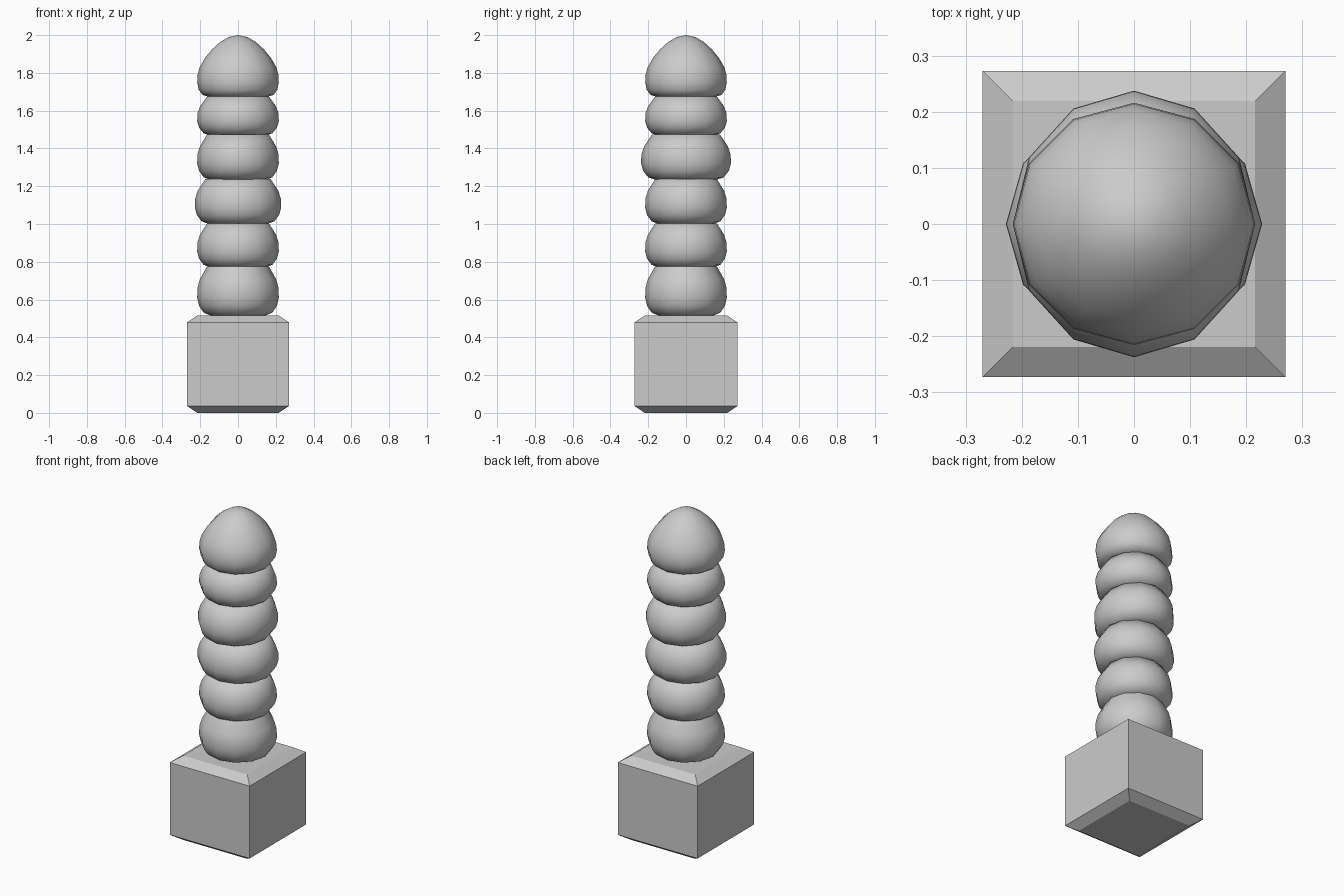
import bpy, bmesh
from math import cos, sin, pi, radians

if "Cube" in bpy.data.objects:
    bpy.data.objects.remove(bpy.data.objects["Cube"])

SIDES = 12


def make_object(name, bm):
    bmesh.ops.recalc_face_normals(bm, faces=bm.faces)
    mesh = bpy.data.meshes.new(name)
    bm.to_mesh(mesh)
    bm.free()
    obj = bpy.data.objects.new(name, mesh)
    bpy.context.collection.objects.link(obj)
    return obj


def loft(name, rings, tip=None):
    """Skin a list of vertex rings; close the bottom flat and the top flat or to a tip."""
    bm = bmesh.new()
    loops = [[bm.verts.new(p) for p in ring] for ring in rings]
    n = len(loops[0])
    for low, high in zip(loops, loops[1:]):
        for i in range(n):
            j = (i + 1) % n
            bm.faces.new((low[i], low[j], high[j], high[i]))
    bm.faces.new(loops[0])
    if tip is None:
        bm.faces.new(loops[-1])
    else:
        v = bm.verts.new(tip)
        for i in range(n):
            bm.faces.new((loops[-1][i], loops[-1][(i + 1) % n], v))
    return make_object(name, bm)


def smooth(obj):
    bpy.ops.object.select_all(action='DESELECT')
    obj.select_set(True)
    bpy.context.view_layer.objects.active = obj
    bpy.ops.object.shade_smooth_by_angle(angle=radians(60))


def circle(r, z, sx=1.0, sy=1.0):
    return [(r * sx * cos(2 * pi * i / SIDES), r * sy * sin(2 * pi * i / SIDES), z)
            for i in range(SIDES)]


def rectangle(x, y, z):
    return [(-x, -y, z), (x, -y, z), (x, y, z), (-x, y, z)]


# Chamfered block
loft("base_block", [rectangle(0.216, 0.219, 0), rectangle(0.27, 0.273, 0.037),
                    rectangle(0.27, 0.273, 0.479), rectangle(0.216, 0.219, 0.515)])

# Stacked beads: bottom z, top z, x scale, y scale
beads = [(0.515, 0.775, 1, 1), (0.77, 1.003, 1, 1), (1.0, 1.237, 1.057, 1),
         (1.233, 1.473, 1, 1.1), (1.468, 1.675, 1, 1)]
bead_profile = [(0.145, 0), (0.182, 0.06), (0.206, 0.2), (0.216, 0.36),
                (0.215, 0.56), (0.202, 0.74), (0.164, 1)]
for k, (z0, z1, sx, sy) in enumerate(beads):
    smooth(loft(f"bead_{k + 1}",
                [circle(r, z0 + t * (z1 - z0), sx, sy) for r, t in bead_profile]))

# Domed top bead
dome_profile = [(0.145, 1.67), (0.187, 1.683), (0.208, 1.71), (0.216, 1.75),
                (0.214, 1.79), (0.203, 1.83), (0.174, 1.88), (0.137, 1.925),
                (0.095, 1.963), (0.05, 1.99)]
smooth(loft("dome_bead", [circle(r, z) for r, z in dome_profile], (0, 0, 2.0)))
